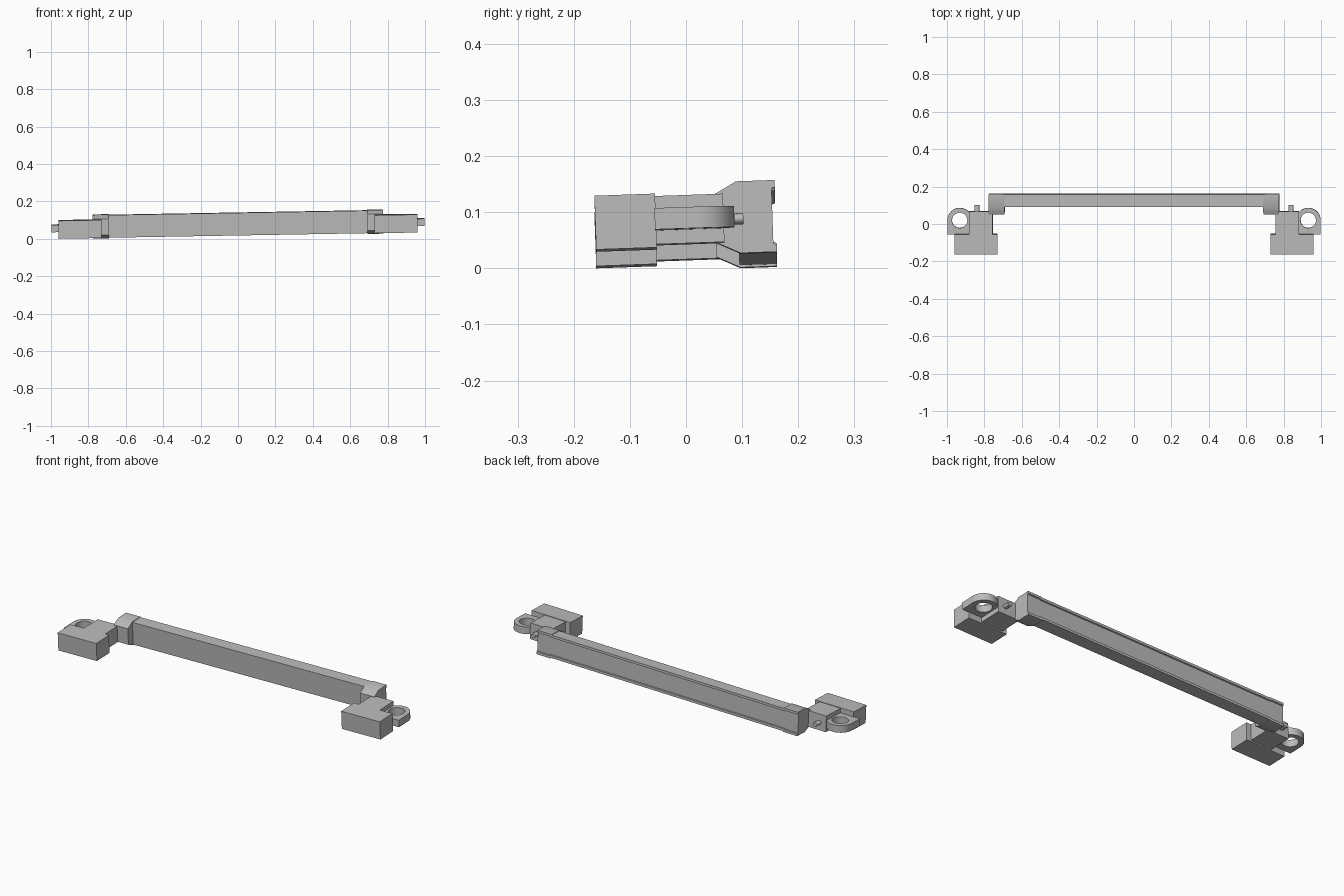
import bpy, bmesh
from math import pi, sin, cos, radians
from mathutils import Matrix, Vector

cube = bpy.data.objects.get("Cube")
if cube:
    bpy.data.objects.remove(cube, do_unlink=True)

grey = bpy.data.materials.new("plain_grey")
grey.use_nodes = True
tone = (0.5, 0.5, 0.5, 1)
grey.diffuse_color = tone
grey.node_tree.nodes["Principled BSDF"].inputs["Base Color"].default_value = tone

parts = []
# The whole assembly rests at a slight lean
lean = Matrix.Rotation(radians(-1), 4, 'Y') @ Matrix.Rotation(radians(2), 4, 'X')


def arc(cx, cy, rx, ry, start, end, steps):
    angles = [start + (end - start) * i / steps for i in range(steps + 1)]
    return [(cx + rx * cos(a), cy + ry * sin(a)) for a in angles]


def prism(name, loops, axis, lo, hi, side=1):
    """Extrude closed outlines (outer first, then holes) along an axis."""
    place = {'X': lambda u, v, w: (w, u, v),
             'Y': lambda u, v, w: (u, w, v),
             'Z': lambda u, v, w: (u, v, w)}[axis]
    bm = bmesh.new()
    edges = []
    for loop in loops:
        verts = [bm.verts.new(place(u, v, lo)) for u, v in loop]
        edges += [bm.edges.new((verts[i - 1], verts[i])) for i in range(len(verts))]
    if len(loops) == 1:
        bm.faces.new(verts)
    else:
        bmesh.ops.triangle_fill(bm, edges=edges, use_beauty=True)
    out = bmesh.ops.extrude_face_region(bm, geom=bm.faces[:])
    moved = [g for g in out["geom"] if isinstance(g, bmesh.types.BMVert)]
    bmesh.ops.translate(bm, verts=moved, vec=place(0, 0, hi - lo))
    for v in bm.verts:
        v.co.x *= side
    bm.transform(lean)
    bmesh.ops.recalc_face_normals(bm, faces=bm.faces)
    mesh = bpy.data.meshes.new(name)
    bm.to_mesh(mesh)
    bm.free()
    mesh.materials.append(grey)
    obj = bpy.data.objects.new(name, mesh)
    bpy.context.collection.objects.link(obj)
    parts.append(obj)


def rect(u0, u1, v0, v1):
    return [(u0, v0), (u1, v0), (u1, v1), (u0, v1)]


def lipped(front, top, bottom, back=0.154, lip=0.160, height=0.013):
    """Rear outline with a small lip along the top and bottom edges."""
    return front + [(lip, top), (lip, top - height), (back, top - height - 0.002),
                    (back, bottom + height + 0.002), (lip, bottom + height), (lip, bottom)]


# Long cross bar
prism("cross_bar", [lipped([(0.093, -0.064), (0.093, 0.057)], 0.057, -0.064)], 'X', -0.70, 0.70)

for side, label in ((-1, "right"), (1, "left")):
    # Sleeve closing the bar, with a chamfered front
    nose = [(0.095, -0.068), (0.053, -0.048), (0.053, 0.039), (0.091, 0.060)]
    prism(label + "_bar_end_cap", [lipped(nose, 0.060, -0.068)], 'X', 0.692, 0.777, side)

    # Arm between cap and front block
    prism(label + "_arm_block", [rect(0.756, 0.882, -0.054, 0.067)], 'Z', -0.049, 0.037, side)

    # Heavy front block
    prism(label + "_front_block", [rect(0.73, 0.96, -0.162, -0.054)], 'Z', -0.056, 0.040, side)

    # Flat rounded lug with a bolt hole
    outer = [(0.866, -0.056), (0.998, -0.056)] + arc(0.932, 0.02, 0.066, 0.066, 0, pi, 24)
    hole = arc(0.932, 0.02, 0.041, 0.041, 0, 2 * pi, 32)[:-1]
    prism(label + "_mounting_lug", [outer, hole], 'Z', -0.0245, 0.0135, side)

    # Small rear peg
    peg = arc(0.84, -0.008, 0.014, 0.010, 0, 2 * pi, 20)[:-1]
    prism(label + "_rear_peg", [peg], 'Y', 0.06, 0.102, side)

# Rest the lowest corner on the ground
ground = min(v.co.z for o in parts for v in o.data.vertices)
for o in parts:
    o.data.transform(Matrix.Translation(Vector((0, 0, -ground))))

bpy.ops.object.select_all(action='DESELECT')
for o in parts:
    o.select_set(True)
bpy.context.view_layer.objects.active = parts[0]
bpy.ops.object.shade_smooth_by_angle(angle=radians(30))
